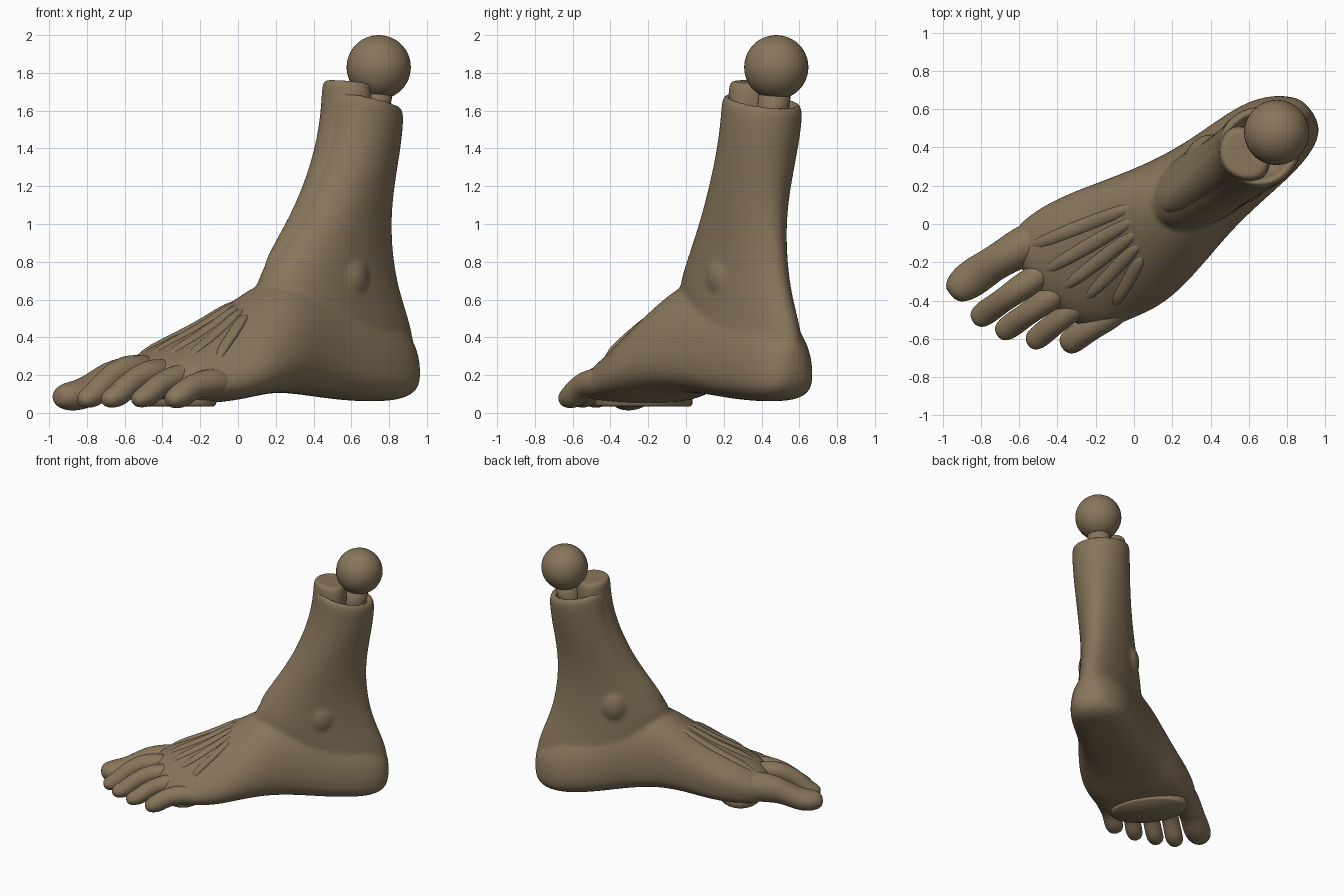
import bpy, bmesh, math
from mathutils import Vector
from mathutils.bvhtree import BVHTree

skin = bpy.data.materials.new("clay_brown")
skin.diffuse_color = (0.245, 0.18, 0.105, 1)
N = 24
ANG = [2 * math.pi * i / N for i in range(N)]


def P(u, v, z):
    """u runs heel to toes, v runs from the big toe side to the little toe side."""
    return Vector((-0.83 * u + 0.56 * v, -0.56 * u - 0.83 * v, z))


def loft(bm, rings):
    rows = [[bm.verts.new(p) for p in r] for r in rings]
    for a, b in zip(rows, rows[1:]):
        n = len(a)
        for i in range(n):
            bm.faces.new((a[i], a[(i + 1) % n], b[(i + 1) % n], b[i]))
    bm.faces.new(rows[0][::-1])
    bm.faces.new(rows[-1])


def finish(bm, name, subsurf=0):
    bmesh.ops.recalc_face_normals(bm, faces=bm.faces[:])
    me = bpy.data.meshes.new(name)
    bm.to_mesh(me)
    bm.free()
    for p in me.polygons:
        p.use_smooth = True
    me.materials.append(skin)
    ob = bpy.data.objects.new(name, me)
    bpy.context.collection.objects.link(ob)
    if subsurf:
        m = ob.modifiers.new("subsurf", 'SUBSURF')
        m.levels = m.render_levels = subsurf
    return ob


def ellipsoid(bm, c, r):
    """Ellipsoid with radii along u, v, z."""
    geo = bmesh.ops.create_uvsphere(bm, u_segments=24, v_segments=14, radius=1)
    for vert in geo['verts']:
        q = vert.co
        vert.co = P(c[0] + q.x * r[0], c[1] + q.y * r[1], c[2] + q.z * r[2])


def leg_ring(z, uc, vc, p, q, taper=0.2, tilt=0.0):
    return [P(uc + p * math.cos(a), vc + q * math.sin(a) * (1 + taper * math.cos(a)),
              z + tilt * p * math.cos(a)) for a in ANG]


def foot_ring(u, v0, v1, zb, zt, crest):
    vc, hv = (v0 + v1) / 2, (v1 - v0) / 2
    zm = zb + (zt - zb) * 0.33
    pts = []
    for a in ANG:
        c, s = math.cos(a), math.sin(a)
        if s >= 0:
            pts.append(P(u, vc + hv * c + (crest - vc) * s * 0.7, zm + (zt - zm) * s))
        else:
            k = math.copysign(abs(c) ** 0.75, c)
            pts.append(P(u, vc + hv * k, zm - (zm - zb) * abs(s) ** 0.7))
    return pts


# foot body: vertical sections from heel to ball, u, v range, z range, crest
bm = bmesh.new()
loft(bm, [foot_ring(*s) for s in [
    (-1.10, -0.03, 0.10, 0.16, 0.34, 0.03), (-1.05, -0.10, 0.17, 0.09, 0.42, 0.03),
    (-0.95, -0.17, 0.22, 0.062, 0.50, 0.03), (-0.80, -0.21, 0.255, 0.058, 0.56, 0.03),
    (-0.60, -0.205, 0.28, 0.07, 0.65, 0.03), (-0.40, -0.205, 0.315, 0.095, 0.72, 0.03),
    (-0.20, -0.23, 0.375, 0.11, 0.73, 0.02), (0.00, -0.275, 0.425, 0.09, 0.60, 0.0),
    (0.15, -0.31, 0.435, 0.06, 0.50, -0.03), (0.30, -0.335, 0.405, 0.047, 0.425, -0.08),
    (0.42, -0.335, 0.385, 0.045, 0.37, -0.10), (0.50, -0.33, 0.33, 0.05, 0.33, -0.10),
    (0.57, -0.30, 0.22, 0.07, 0.29, -0.10), (0.62, -0.24, 0.12, 0.10, 0.24, -0.08)]])
# ankle and leg, ending in a hollow slanted rim
loft(bm, [leg_ring(*s) for s in [
    (0.22, -0.72, 0.03, 0.36, 0.19), (0.32, -0.70, 0.03, 0.40, 0.20),
    (0.47, -0.60, 0.035, 0.47, 0.20), (0.65, -0.535, 0.04, 0.455, 0.20),
    (0.85, -0.58, 0.04, 0.365, 0.19), (1.10, -0.66, 0.045, 0.268, 0.192),
    (1.40, -0.752, 0.039, 0.231, 0.208, 0.1), (1.58, -0.775, 0.034, 0.222, 0.215, 0.05, 0.1),
    (1.645, -0.775, 0.034, 0.215, 0.21, 0.05, 0.22), (1.665, -0.775, 0.034, 0.19, 0.185, 0.05, 0.22),
    (1.64, -0.775, 0.034, 0.165, 0.16, 0.05, 0.22), (1.52, -0.775, 0.034, 0.15, 0.145, 0.05, 0.1)]])
# ankle bones
ellipsoid(bm, (-0.60, 0.185, 0.72), (0.10, 0.065, 0.12))
ellipsoid(bm, (-0.52, -0.125, 0.78), (0.10, 0.06, 0.12))
foot = finish(bm, "foot_and_leg", 2)
r = foot.modifiers.new("blend", 'REMESH')
r.mode, r.voxel_size, r.use_smooth_shade = 'VOXEL', 0.014, True
s = foot.modifiers.new("soften", 'SMOOTH')
s.factor, s.iterations = 0.5, 8

# surface lookup used to lay the tendons on the instep
dg = bpy.context.evaluated_depsgraph_get()
tree = BVHTree.FromObject(foot, dg)


def surface_z(u, v):
    hit = tree.ray_cast(P(u, v, 1.45), Vector((0, 0, -1)))[0]
    return hit.z if hit else 0.2


def tube(name, pts, sub=2):
    """Tube along (u, v, z, half width, half height) points with rounded ends."""
    bm = bmesh.new()
    path = [Vector(p[:3]) for p in pts]
    rings = []
    for i, p in enumerate(pts):
        t = (path[min(i + 1, len(path) - 1)] - path[max(i - 1, 0)]).normalized()
        side = Vector((0, 1, 0))
        side = (side - t * side.dot(t)).normalized()
        up = t.cross(side)
        ring = []
        for k in range(12):
            a = 2 * math.pi * k / 12
            q = path[i] + side * p[3] * math.cos(a) + up * p[4] * math.sin(a)
            ring.append(P(*q))
        rings.append(ring)
    loft(bm, rings)
    return finish(bm, name, sub)


# toes: root, knuckle, dip, pad, tip
tube("big_toe", [(0.36, -0.20, 0.20, 0.10, 0.10), (0.52, -0.225, 0.19, 0.115, 0.12),
                 (0.66, -0.235, 0.175, 0.097, 0.105), (0.75, -0.238, 0.135, 0.095, 0.085),
                 (0.84, -0.238, 0.095, 0.105, 0.085), (0.93, -0.235, 0.085, 0.095, 0.08),
                 (0.985, -0.23, 0.085, 0.065, 0.055), (1.0, -0.228, 0.085, 0.03, 0.025)])
toes = {"second_toe": (0.45, -0.06, 0.23, 0.68, -0.055, 0.235, 0.98, -0.047, 0.070),
        "third_toe": (0.40, 0.06, 0.21, 0.61, 0.075, 0.215, 0.915, 0.083, 0.068),
        "fourth_toe": (0.33, 0.17, 0.18, 0.51, 0.19, 0.19, 0.81, 0.215, 0.066),
        "little_toe": (0.22, 0.30, 0.14, 0.40, 0.325, 0.16, 0.67, 0.325, 0.072)}
for name, (u0, v0, z0, u1, v1, z1, u2, v2, w) in toes.items():
    d, e = u2 - u1, v2 - v1
    tube(name, [(u0, v0, z0, w, w), (u1 - 0.08, v1, z1 + 0.005, w, w),
                (u1, v1, z1, w * 1.05, w * 1.1),
                (u1 + d * 0.38, v1 + e * 0.4, z1 * 0.5 + 0.065, w * 0.9, w * 0.95),
                (u1 + d * 0.68, v1 + e * 0.7, 0.09, w, w),
                (u1 + d * 0.88, v1 + e * 0.9, 0.072, w * 0.9, w * 0.75),
                (u2 - 0.01, v2, 0.065, w * 0.6, w * 0.5), (u2, v2, 0.062, w * 0.25, w * 0.2)])

# tendons fanning from the ankle over the instep to each toe
ends = [(0.55, -0.21), (0.56, -0.06), (0.52, 0.07), (0.44, 0.18), (0.33, 0.29)]
for i, (ue, ve) in enumerate(ends):
    us, vs = -0.08 + 0.03 * i, -0.07 + 0.055 * i
    pts = []
    for k in range(8):
        t = k / 7
        u, v = us + (ue - us) * t, vs + (ve - vs) * t
        w = 0.02 + 0.022 * math.sin(math.pi * (0.1 + 0.8 * t))
        sink = 0.045 if k in (0, 7) else 0.012
        pts.append((u, v, surface_z(u, v) - sink, w, 0.026))
    tube("tendon_%d" % (i + 1), pts, 1)

# raised shin panel running down the front of the leg
bm = bmesh.new()
loft(bm, [leg_ring(*s) for s in [
    (0.66, -0.26, 0.02, 0.10, 0.05, 0), (0.76, -0.29, 0.02, 0.135, 0.085, 0),
    (0.85, -0.335, 0.02, 0.135, 0.115, -0.1), (1.10, -0.515, 0.025, 0.135, 0.14, -0.15),
    (1.40, -0.64, 0.025, 0.132, 0.155, -0.15), (1.62, -0.675, 0.02, 0.128, 0.155, -0.15),
    (1.73, -0.672, 0.02, 0.122, 0.15, -0.15, 0.1), (1.755, -0.675, 0.02, 0.105, 0.13, -0.15, 0.1),
    (1.752, -0.675, 0.02, 0.06, 0.08, 0, 0.1)]])
finish(bm, "shin_panel", 2)

# flat pad under the ball of the foot
bm = bmesh.new()
loft(bm, [[P(0.40 + 0.17 * k * math.cos(a), 0.0 + 0.29 * k * math.sin(a), z) for a in ANG]
          for z, k in ((0.11, 1.0), (0.045, 1.0), (0.035, 0.96))])
finish(bm, "sole_pad")

# ball joint and its neck
bm = bmesh.new()
top, low = Vector((0.745, 0.478, 1.75)), Vector((0.69, 0.44, 1.45))
loft(bm, [[c + Vector((0.085 * math.cos(a), 0.085 * math.sin(a), 0)) for a in ANG]
          for c in (low, top)])
finish(bm, "joint_neck")
bm = bmesh.new()
bmesh.ops.create_uvsphere(bm, u_segments=40, v_segments=24, radius=0.17)
bmesh.ops.translate(bm, verts=bm.verts[:], vec=(0.745, 0.478, 1.83))
finish(bm, "joint_ball")
